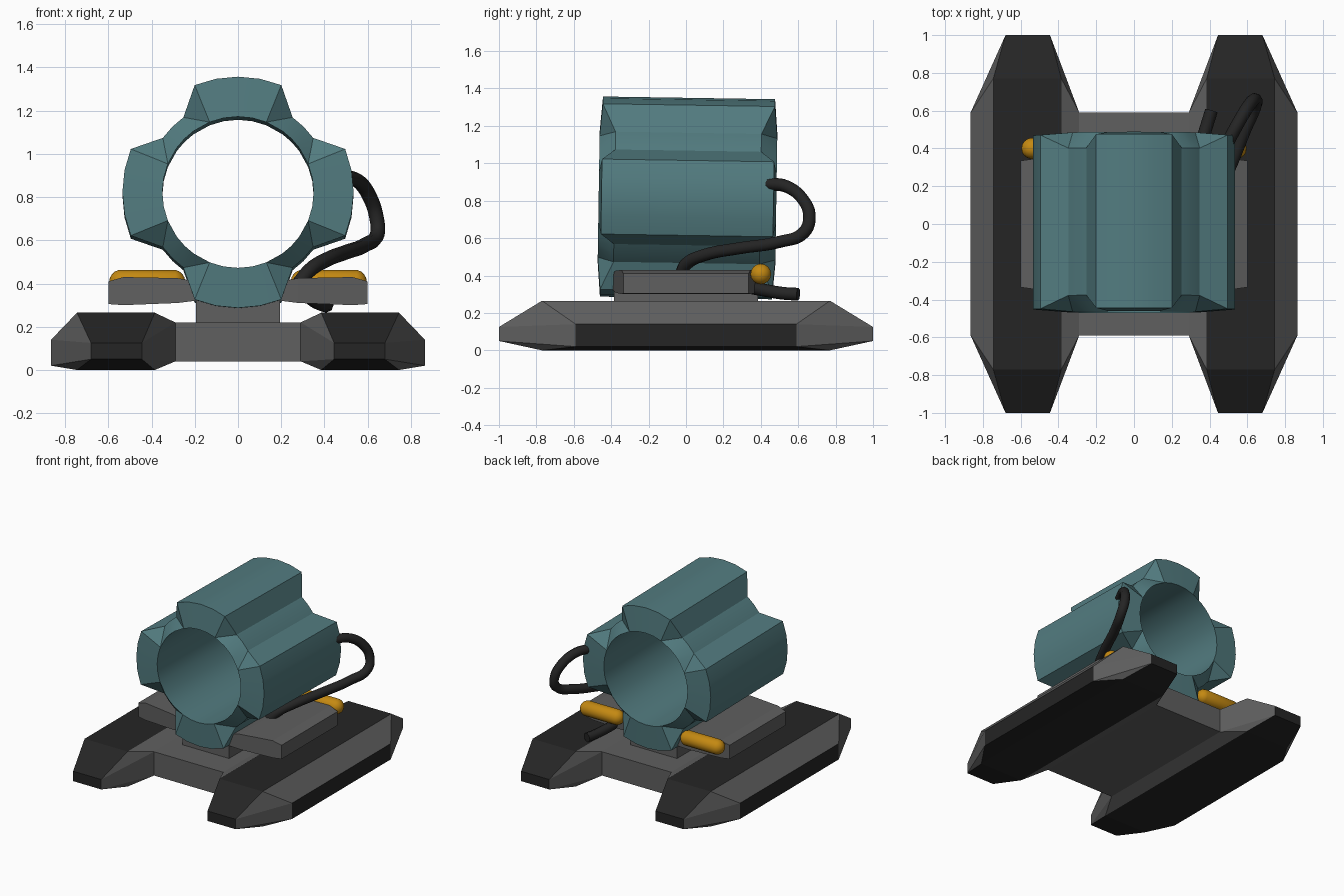
import bpy, bmesh
from math import sin, cos, radians, pi
from mathutils import Matrix, Vector

if "Cube" in bpy.data.objects:
    bpy.data.objects.remove(bpy.data.objects["Cube"])


def material(name, r, g, b):
    m = bpy.data.materials.new(name)
    m.use_nodes = True
    m.diffuse_color = (r, g, b, 1)
    m.node_tree.nodes["Principled BSDF"].inputs["Base Color"].default_value = (r, g, b, 1)
    return m


teal = material("teal", 0.085, 0.2, 0.215)
grey = material("grey", 0.115, 0.115, 0.115)
dark = material("dark rubber", 0.018, 0.018, 0.018)
amber = material("amber", 0.55, 0.25, 0.006)


def add_mesh(name, bm, *mats, smooth=False):
    bmesh.ops.recalc_face_normals(bm, faces=bm.faces)
    me = bpy.data.meshes.new(name)
    bm.to_mesh(me)
    bm.free()
    ob = bpy.data.objects.new(name, me)
    bpy.context.collection.objects.link(ob)
    for m in mats:
        me.materials.append(m)
    if smooth:
        bpy.ops.object.select_all(action='DESELECT')
        ob.select_set(True)
        bpy.context.view_layer.objects.active = ob
        bpy.ops.object.shade_smooth_by_angle(angle=radians(30))
    return ob


def mirror_x(ob):
    ob.modifiers.new("mirror", 'MIRROR').use_axis[0] = True


def box(name, x, y, z0, z1, mat):
    bm = bmesh.new()
    bmesh.ops.create_cube(bm, size=2)
    for v in bm.verts:
        v.co = (v.co.x * x, v.co.y * y, z1 if v.co.z > 0 else z0)
    return add_mesh(name, bm, mat)


# Faceted skid: hull of its corner points, grey bevels, dark treads
corners = [  # x, y, low z, high z
    (0.445, 1, 0.05, 0.125), (0.68, 1, 0.05, 0.125),
    (0.385, 0.77, 0, 0.265), (0.745, 0.77, 0, 0.265),
    (0.29, 0.59, 0.04, 0.22), (0.865, 0.59, 0.02, 0.14)]
bm = bmesh.new()
for x, y, low, high in corners:
    for s in (-1, 1):
        for z in (low, high):
            bm.verts.new((x, s * y, z))
bmesh.ops.convex_hull(bm, input=bm.verts[:])
bmesh.ops.dissolve_limit(bm, angle_limit=0.01, verts=bm.verts[:], edges=bm.edges[:])
bmesh.ops.recalc_face_normals(bm, faces=bm.faces)
for f in bm.faces:
    f.normal_update()
    f.material_index = 1 if abs(f.normal.x) < 0.25 or f.normal.x > 0.97 else 0
mirror_x(add_mesh("skids", bm, grey, dark))

# Chassis and pedestal
box("chassis_plate", 0.3, 0.59, 0.04, 0.22, grey)
box("pedestal", 0.195, 0.385, 0.2, 0.32, grey)

# Mount wings: lofted along x
bm = bmesh.new()
rings = []
for x, hy, low, high in [(0, 0.39, 0.32, 0.4), (0.2, 0.39, 0.32, 0.41), (0.28, 0.38, 0.31, 0.425),
                         (0.53, 0.345, 0.3, 0.43), (0.6, 0.335, 0.305, 0.41)]:
    rings.append([bm.verts.new((x, y, z)) for y, z in
                  ((-hy, low), (hy, low), (hy, high), (-hy, high))])
for a, b in zip(rings, rings[1:]):
    for i in range(4):
        bm.faces.new((a[i], a[(i + 1) % 4], b[(i + 1) % 4], b[i]))
bm.faces.new(rings[-1])
mirror_x(add_mesh("mount_wings", bm, grey))

# Barrel: four lobes with valleys between, open bore, cut-back valley ends
profile = []
for k in range(4):
    for a in (-22, -11, 0, 11, 22):
        profile.append((90 * k + a, 0.535, 0.46))
    for a in (36, 45, 54):
        profile.append((90 * k + a, 0.43, 0.39))
bm = bmesh.new()


def loop(side, inner):
    out = []
    for a, r, y in profile:
        r, y = (0.35, 0.475) if inner else (r, y)
        t = radians(a)
        out.append(bm.verts.new((r * sin(t), side * y, r * cos(t))))
    return out


outer = {s: loop(s, False) for s in (-1, 1)}
bore = {s: loop(s, True) for s in (-1, 1)}
n = len(profile)
for i in range(n):
    j = (i + 1) % n
    for ring in (outer, bore):
        bm.faces.new((ring[-1][i], ring[-1][j], ring[1][j], ring[1][i]))
    for s in (-1, 1):
        o, b = outer[s], bore[s]
        if profile[i][1] > profile[j][1]:
            bm.faces.new((o[i], o[j], b[i]))
            bm.faces.new((b[i], o[j], b[j]))
        elif profile[i][1] < profile[j][1]:
            bm.faces.new((o[i], o[j], b[j]))
            bm.faces.new((b[i], o[i], b[j]))
        else:
            bm.faces.new((o[i], o[j], b[j], b[i]))
barrel = add_mesh("barrel", bm, teal, smooth=True)
barrel.location = (0, 0.008, 0.815)
barrel.rotation_euler.x = radians(-0.9)

# Rear capsules
bm = bmesh.new()
bmesh.ops.create_uvsphere(bm, u_segments=16, v_segments=9, radius=0.056)
for v in bm.verts:
    v.co.z += 0.12 if v.co.z > 0 else -0.12
bmesh.ops.transform(bm, verts=bm.verts, matrix=Matrix.Translation((0.42, 0.4, 0.408))
                    @ Matrix.Rotation(pi / 2, 4, 'Y'))
mirror_x(add_mesh("capsules", bm, amber, smooth=True))


# Cables: round tubes along smooth paths
def cable(name, points, radius):
    cu = bpy.data.curves.new(name, 'CURVE')
    cu.dimensions = '3D'
    cu.bevel_depth = radius
    cu.bevel_resolution = 2
    cu.resolution_u = 5
    cu.use_fill_caps = True
    sp = cu.splines.new('BEZIER')
    sp.bezier_points.add(len(points) - 1)
    for p, co in zip(sp.bezier_points, points):
        p.co = Vector(co)
        p.handle_left_type = p.handle_right_type = 'AUTO'
    cu.materials.append(dark)
    ob = bpy.data.objects.new(name, cu)
    bpy.context.collection.objects.link(ob)


cable("long_cable", [(0.5, 0.44, 0.89), (0.555, 0.54, 0.875), (0.61, 0.63, 0.8),
                     (0.64, 0.66, 0.71), (0.645, 0.63, 0.63), (0.59, 0.5, 0.58),
                     (0.5, 0.28, 0.545), (0.41, 0.1, 0.51), (0.33, 0, 0.46),
                     (0.28, -0.03, 0.4)], 0.034)
cable("short_cable", [(0.32, 0.22, 0.36), (0.35, 0.4, 0.325), (0.385, 0.52, 0.305),
                      (0.41, 0.6, 0.3)], 0.034)
